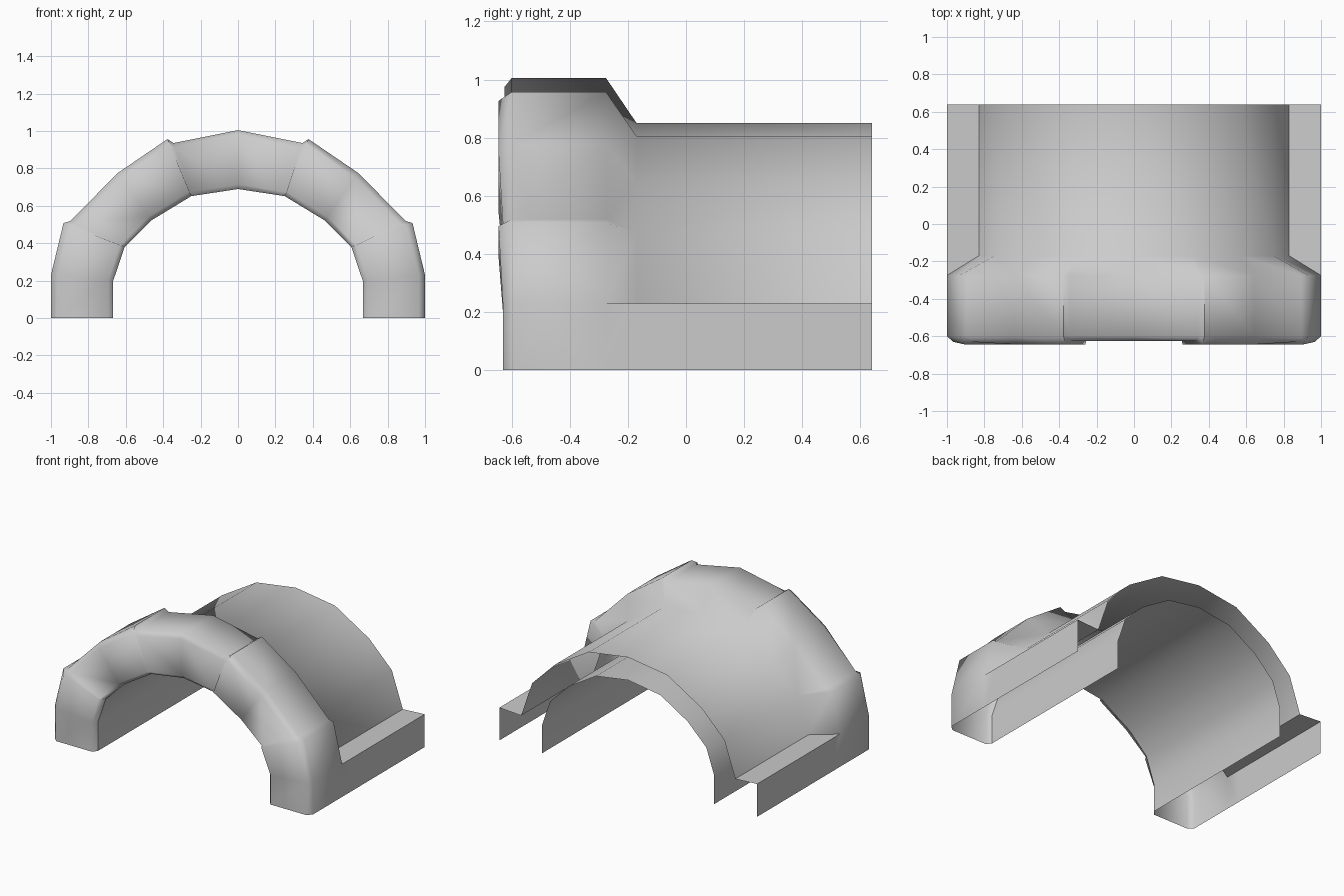
import bpy, bmesh, math

cube = bpy.data.objects.get("Cube")
if cube:
    bpy.data.objects.remove(cube, do_unlink=True)

grey = bpy.data.materials.new("plain_grey")
grey.use_nodes = True
grey.diffuse_color = (0.6, 0.6, 0.6, 1)
grey.node_tree.nodes["Principled BSDF"].inputs["Base Color"].default_value = (0.6, 0.6, 0.6, 1)

# Half profiles (x, z), from the foot to the crown; all share the same columns
COLLAR = [(1, 0), (1, .23), (1, .23), (.933, .508), (.896, .519),
          (.644, .775), (.377, .957), (.345, .936), (0, 1.005)]
SHELL = [(1, 0), (1, .23), (.83, .22), (.745, .47), (.745, .47),
         (.57, .645), (.305, .805), (.305, .805), (0, .85)]
INNER = [(.667, 0), (.667, .2), (.667, .2), (.606, .38), (.606, .38),
         (.462, .523), (.25, .652), (.25, .652), (0, .69)]
# Forward reach of the front face in each column (the side blocks bulge)
FACE_Y = [-.63, -.63, -.63, -.645, -.63, -.645, -.645, -.625, -.625]


def blend(a, b, t):
    return [(p[0] + (q[0] - p[0]) * t, p[1] + (q[1] - p[1]) * t) for p, q in zip(a, b)]


def station(profile, y):
    """Full arch section from one half profile; y is a number or a list."""
    ys = y if isinstance(y, list) else [y] * len(profile)
    half = [(x, d, z) for (x, z), d in zip(profile, ys)]
    return half + [(-x, d, z) for x, d, z in reversed(half[:-1])]


def loft(name, stations):
    """Skin a surface through the sections and shade it smooth."""
    bm = bmesh.new()
    rows = [[bm.verts.new(co) for co in s] for s in stations]
    for a, b in zip(rows, rows[1:]):
        for j in range(len(a) - 1):
            bm.faces.new((a[j], b[j], b[j + 1], a[j + 1]))
    bmesh.ops.remove_doubles(bm, verts=bm.verts, dist=0.0005)
    mesh = bpy.data.meshes.new(name)
    bm.to_mesh(mesh)
    bm.free()
    mesh.materials.append(grey)
    obj = bpy.data.objects.new(name, mesh)
    bpy.context.collection.objects.link(obj)
    bpy.ops.object.select_all(action='DESELECT')
    obj.select_set(True)
    bpy.context.view_layer.objects.active = obj
    bpy.ops.object.shade_smooth_by_angle(angle=math.radians(62))
    return obj


# Outer casing: front lip, raised collar, slope, then the lower shell with side ledges
loft("outer_casing", [
    station(INNER, -.6),
    station(blend(COLLAR, INNER, .92), FACE_Y),
    station(blend(COLLAR, INNER, .1), FACE_Y),
    station(COLLAR, -.6),
    station(COLLAR, -.275),
    station(SHELL, -.17),
    station(SHELL, .64),
])

# Tunnel lining, facing inwards
loft("tunnel_lining", [station(INNER, .64), station(INNER, -.6)])
